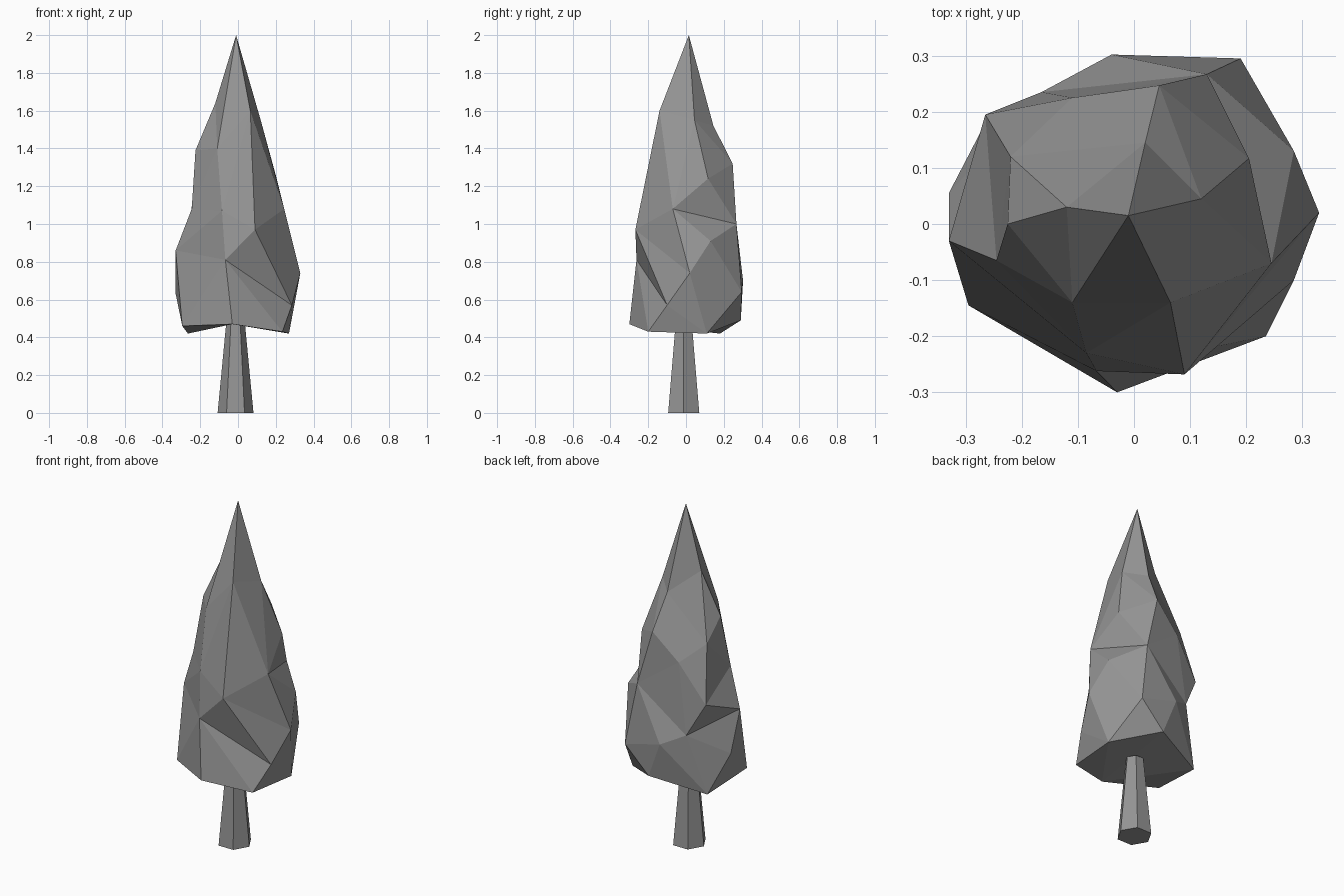
import bpy
import bmesh
import math
from mathutils import Matrix, Vector
from mathutils.geometry import delaunay_2d_cdt

default_cube = bpy.data.objects.get("Cube")
if default_cube:
    bpy.data.objects.remove(default_cube)


def make_material(name, colour):
    mat = bpy.data.materials.new(name)
    mat.use_nodes = True
    mat.diffuse_color = colour
    mat.node_tree.nodes["Principled BSDF"].inputs["Base Color"].default_value = colour
    return mat


grey = make_material("plain_grey", (0.3, 0.3, 0.3, 1))


def add_object(name, bm):
    bmesh.ops.recalc_face_normals(bm, faces=bm.faces[:])
    mesh = bpy.data.meshes.new(name)
    bm.to_mesh(mesh)
    bm.free()
    mesh.materials.append(grey)
    obj = bpy.data.objects.new(name, mesh)
    bpy.context.collection.objects.link(obj)


# Foliage corners: tip, then tiers from top to bottom (F, B, L, R = front, back, +x, -x)
corners = {
    "tip": (-.01, .015, 2),
    "top_F": (.065, -.14, 1.6), "top_L": (.12, .045, 1.55),
    "top_B": (.02, .145, 1.52), "top_R": (-.12, .03, 1.64),
    "high_F": (-.11, -.14, 1.4), "high_L": (.205, .117, 1.24),
    "high_B": (.045, .247, 1.32), "high_BR": (-.22, .12, 1.27),
    "high_R": (-.225, 0, 1.39),
    "mid_FR": (-.085, -.23, 1.07), "mid_F": (.09, -.268, .97),
    "mid_L": (.245, -.07, 1.08), "mid_B": (.13, .267, 1),
    "mid_BR": (-.11, .225, 1.17), "mid_R": (-.245, -.065, 1.08),
    "belly_BL": (.285, .13, .91), "belly_BR": (-.265, .195, .95),
    "belly_R": (-.33, -.03, .86), "belly_F": (-.067, -.262, .81),
    "low_FL": (.285, -.1, .57), "low_L": (.33, .02, .74),
    "low_BL": (.19, .295, .64), "low_B": (-.04, .302, .7),
    "low_BR": (-.165, .235, .76), "low_R": (-.33, .055, .63),
    "rim_B": (.04, .29, .49), "rim_BL": (.27, .11, .42),
    "rim_FL": (.235, -.2, .43), "rim_F": (-.03, -.3, .47),
    "rim_FR": (-.295, -.145, .46), "rim_BR": (-.265, .18, .42),
}

# Creases that the facets have to follow
creases = [
    ("tip", "high_F"), ("top_F", "mid_F"), ("belly_F", "low_FL"),
    ("mid_F", "low_FL"), ("mid_L", "mid_B"), ("mid_L", "low_L"),
    ("mid_B", "low_BR"), ("belly_BL", "low_BL"), ("belly_R", "belly_F"),
    ("high_BR", "mid_R"), ("low_BL", "rim_BL"),
]


def unroll(name):
    """Lay a foliage corner out flat, with the tip in the middle and the rim outside."""
    if name == "tip":
        return Vector((0, 0))
    x, y, z = corners[name]
    height = 0.4 if name.startswith("rim") else z
    radius = math.exp((2 - height) / 0.3)
    angle = math.atan2(y, x)
    return Vector((radius * math.cos(angle), radius * math.sin(angle)))


# Foliage: facets between the corners, closed underneath by the rim
names = list(corners)
edges = [(names.index(a), names.index(b)) for a, b in creases]
result = delaunay_2d_cdt([unroll(n) for n in names], edges, [], 0, 1e-5)
facets, sources = result[2], result[3]
bm = bmesh.new()
verts = [bm.verts.new(corners[n]) for n in names]
for facet in facets:
    bm.faces.new([verts[sources[i][0]] for i in facet])
underside = bm.faces.new([v for v, n in zip(verts, names) if n.startswith("rim")])
bmesh.ops.triangulate(bm, faces=[underside])
add_object("foliage", bm)

# Trunk: tapered six-sided post
bm = bmesh.new()
bmesh.ops.create_cone(bm, cap_ends=True, segments=6, radius1=0.095,
                      radius2=0.05, depth=0.47)
bmesh.ops.rotate(bm, verts=bm.verts[:], cent=(0, 0, 0),
                 matrix=Matrix.Rotation(math.pi / 2, 3, "Z"))
bmesh.ops.translate(bm, verts=bm.verts[:], vec=(-0.013, -0.012, 0.235))
add_object("trunk", bm)
